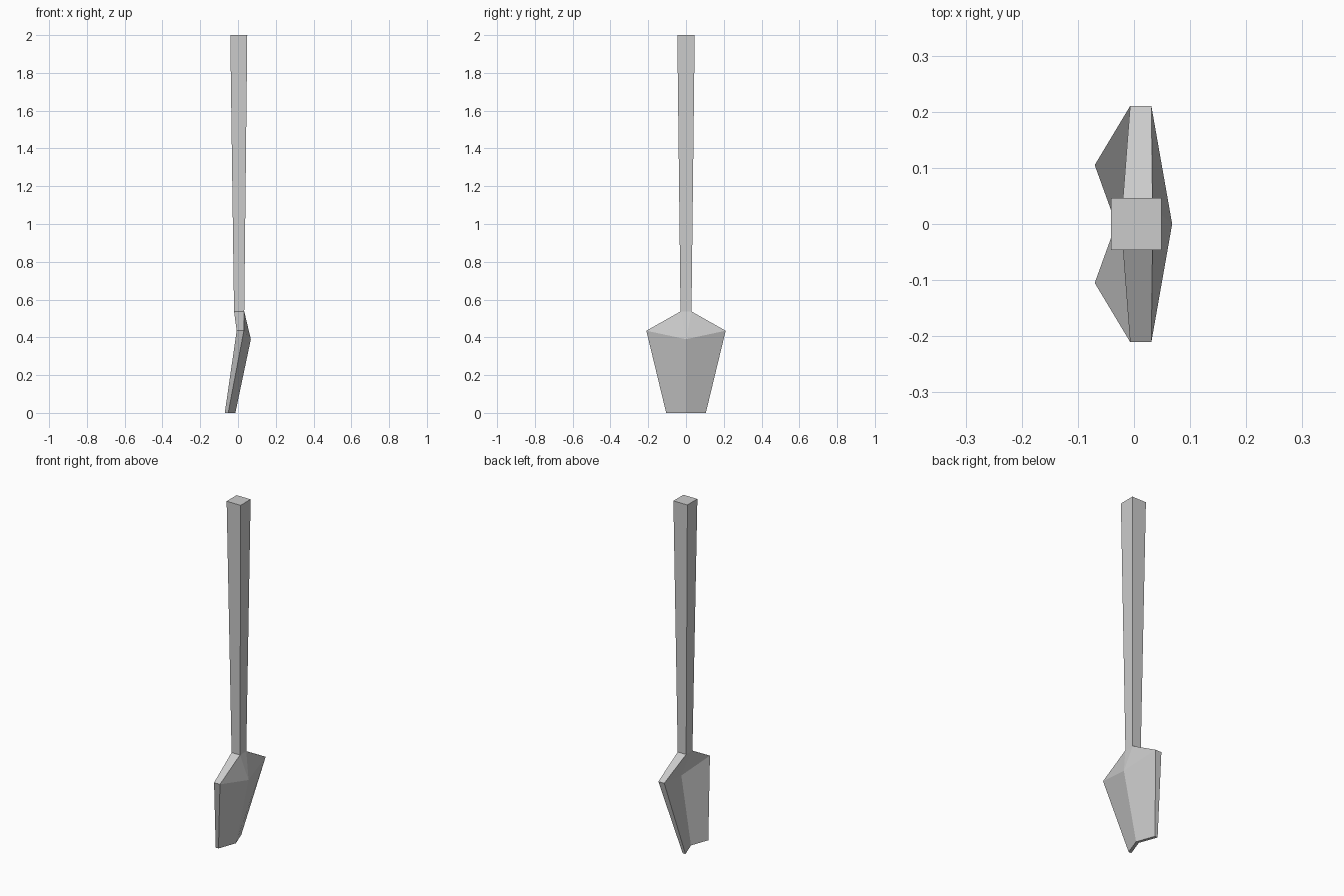
import bpy
import bmesh

cube = bpy.data.objects.get("Cube")
if cube:
    bpy.data.objects.remove(cube, do_unlink=True)

steel = bpy.data.materials.new("grey_metal")
steel.use_nodes = True
grey = (0.6, 0.6, 0.6, 1)
steel.diffuse_color = grey
steel.node_tree.nodes["Principled BSDF"].inputs["Base Color"].default_value = grey


def finish(name, bm):
    bmesh.ops.recalc_face_normals(bm, faces=bm.faces)
    mesh = bpy.data.meshes.new(name)
    bm.to_mesh(mesh)
    bm.free()
    mesh.materials.append(steel)
    bpy.context.collection.objects.link(bpy.data.objects.new(name, mesh))


NECK_Z = 0.537
NECK_BACK, NECK_FRONT, NECK_HALF = -0.021, 0.033, 0.029

# Handle: square bar that widens towards the top, open where it meets the scoop
bm = bmesh.new()


def ring(back, front, half, z):
    return [bm.verts.new((x, y, z)) for x, y in
            ((back, -half), (front, -half), (front, half), (back, half))]


low = ring(NECK_BACK, NECK_FRONT, NECK_HALF, NECK_Z)
high = ring(-0.041, 0.049, 0.046, 2)
for i in range(4):
    j = (i + 1) % 4
    bm.faces.new((low[i], low[j], high[j], high[i]))
bm.faces.new(high)
finish("handle", bm)

# Scoop: two creased sheets, concave at the back, joined by a rim
bm = bmesh.new()


def sheet(neck_x, shoulder_x, ridge_x, tip_x, tip_mid_x):
    """Outline from the neck clockwise, then the point where the crease starts."""
    points = [(neck_x, -NECK_HALF, NECK_Z), (shoulder_x, -0.21, 0.435),
              (tip_x, -0.105, 0), (tip_mid_x, 0, 0), (tip_x, 0.105, 0),
              (shoulder_x, 0.21, 0.435), (neck_x, NECK_HALF, NECK_Z)]
    outline = [bm.verts.new(p) for p in points]
    crease = bm.verts.new((ridge_x, 0, 0.39))
    a, b, c, d, e, f, g = outline
    for face in ((a, b, crease), (b, c, d, crease), (d, e, f, crease),
                 (f, g, crease), (g, a, crease)):
        bm.faces.new(face)
    return outline


front = sheet(NECK_FRONT, 0.031, 0.068, -0.052, -0.014)
back = sheet(NECK_BACK, -0.007, 0.030, -0.070, -0.032)
for i in range(len(front) - 1):
    bm.faces.new((front[i], front[i + 1], back[i + 1], back[i]))
finish("scoop", bm)
